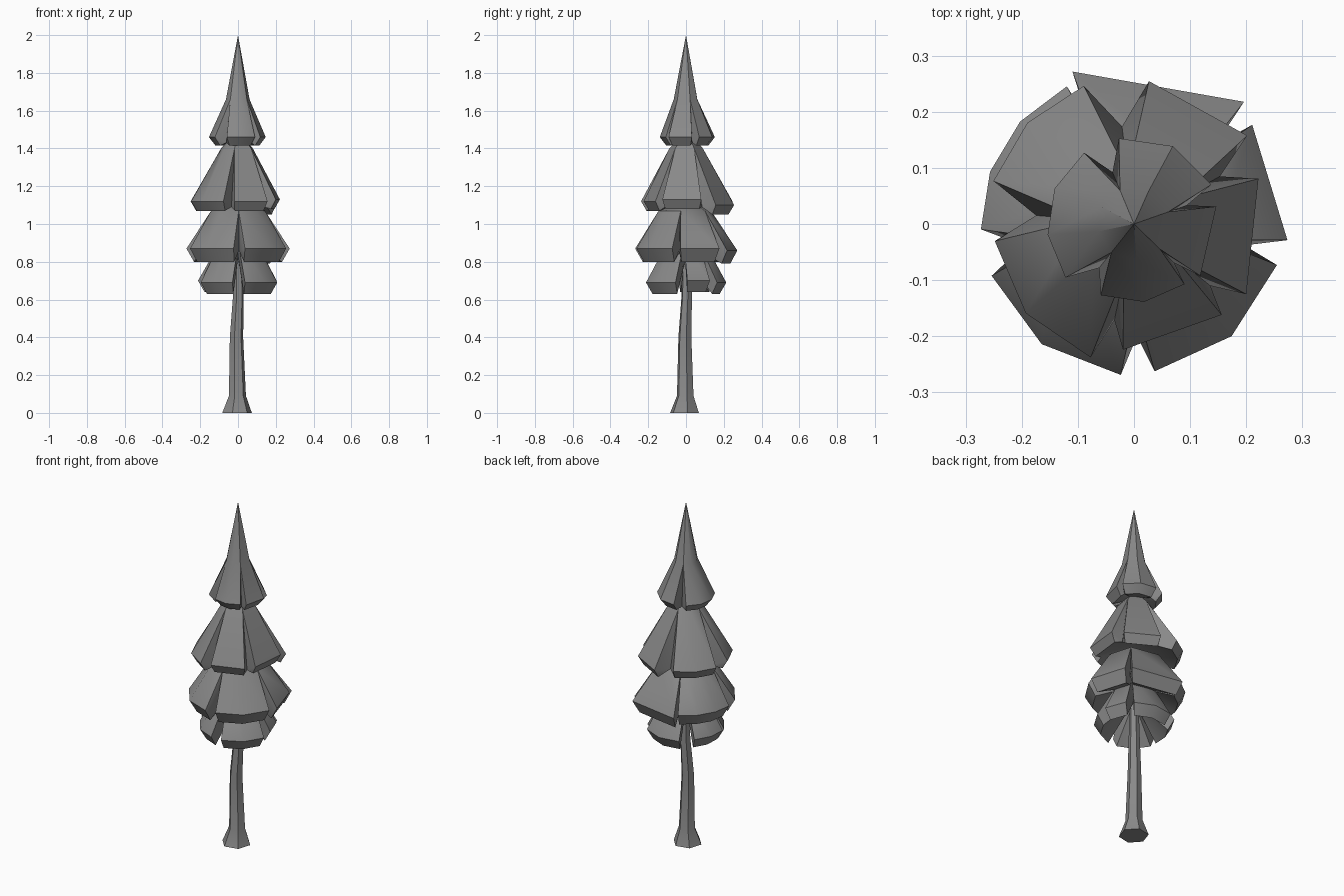
import bpy, bmesh
from math import cos, sin, radians

if "Cube" in bpy.data.objects:
    bpy.data.objects.remove(bpy.data.objects["Cube"])

grey = bpy.data.materials.new("dark_grey")
grey.diffuse_color = (.25, .25, .25, 1)
grey.use_nodes = True
grey.node_tree.nodes["Principled BSDF"].inputs["Base Color"].default_value = grey.diffuse_color


def finish(name, bm):
    bmesh.ops.remove_doubles(bm, verts=bm.verts, dist=0.0005)
    bmesh.ops.recalc_face_normals(bm, faces=bm.faces)
    mesh = bpy.data.meshes.new(name)
    bm.to_mesh(mesh)
    bm.free()
    mesh.materials.append(grey)
    obj = bpy.data.objects.new(name, mesh)
    bpy.context.collection.objects.link(obj)
    bpy.ops.object.select_all(action='DESELECT')
    obj.select_set(True)
    bpy.context.view_layer.objects.active = obj
    bpy.ops.object.shade_smooth_by_angle(angle=radians(35))
    return obj


def polar(angle, r, z):
    return (r * cos(radians(angle)), r * sin(radians(angle)), z)


def foliage(name, top, ring, rim_z, lip, under_z, floor, wedges):
    """Tier of drooping branch wedges, joined at the crown and notched at the rim.
    floor: radius and height where the notches between wedges bottom out.
    Each wedge: start angle, end angle, rim radius, segments, droop."""
    bm = bmesh.new()

    def face(*pts):
        bm.faces.new([bm.verts.new(p) for p in pts])

    apex, under = (0, 0, top), (0, 0, under_z)
    count = len(wedges)
    for i, (a, b, r, seg, dz) in enumerate(wedges):
        # crown boundaries lie midway across the gaps to the neighbours
        prev_end = wedges[i - 1][1] - (360 if i == 0 else 0)
        next_start = wedges[(i + 1) % count][0] + (360 if i == count - 1 else 0)
        c, d = (prev_end + a) / 2, (b + next_start) / 2
        cols = []
        for k in range(seg + 1):
            t = k / seg
            crown, edge = c + (d - c) * t, a + (b - a) * t
            cols.append((polar(crown, *ring), polar(edge, r, rim_z + dz),
                         polar(edge, r - lip[0], rim_z + dz - lip[1])))
        for p, q in zip(cols, cols[1:]):
            face(apex, p[0], q[0])
            face(p[0], p[1], q[1], q[0])
            face(p[1], p[2], q[2], q[1])
            face(p[2], under, q[2])
        # notch walls, running down to a shared floor point
        for p, mid in ((cols[0], c), (cols[-1], d)):
            m = polar(mid, *floor)
            face(p[0], p[1], m)
            face(p[1], p[2], m)
            face(p[2], under, m)
    return finish(name, bm)


# Trunk: gently bent six-sided stem with a flared foot
bm = bmesh.new()
path = [(-.005, -.008, 0, .08), (-.003, -.004, .09, .046), (-.008, -.006, .4, .036),
        (0.002, 0.004, .62, .029), (0, 0, .95, .02)]
rings = []
for x, y, z, r in path:
    rings.append([bm.verts.new((x + r * cos(radians(60 * k + 12)),
                                y + r * sin(radians(60 * k + 12)), z)) for k in range(6)])
for lo, hi in zip(rings, rings[1:]):
    for k in range(6):
        n = (k + 1) % 6
        bm.faces.new((lo[k], lo[n], hi[n], hi[k]))
bm.faces.new(rings[0])
bm.faces.new(rings[-1])
finish("trunk", bm)

# Lowest skirt of branches, with deep gaps
foliage("foliage_bottom", .95, (.1, .90), .70, (.035, .06), .82, (.05, .83), [
    (-80, -15, .215, 2, -.01), (2, 38, .205, 1, 0), (50, 115, .215, 2, -.01),
    (137, 190, .215, 2, 0), (200, 262, .21, 2, -.01)])

# Widest tier
foliage("foliage_lower", 1.13, (.145, 1.07), .87, (.04, .07), .91, (.2, .86), [
    (-82, -16, .265, 2, 0), (-6, 40, .275, 1, 0), (48, 112, .293, 1, -.01),
    (116, 182, .273, 3, 0), (200, 265, .27, 2, 0)])

# Third tier
foliage("foliage_upper", 1.5, (.09, 1.40), 1.12, (.03, .05), 1.17, (.175, 1.09), [
    (-95, -46, .225, 1, 0), (-32, 20, .236, 1, .01), (38, 84, .256, 1, -.02),
    (110, 163, .262, 2, 0), (187, 252, .25, 2, 0)])

# Spire
foliage("foliage_top", 2.0, (.065, 1.66), 1.46, (.035, .045), 1.45, (.1, 1.43), [
    (-115, -50, .14, 2, 0), (-38, 12, .15, 1, 0), (27, 100, .155, 2, 0),
    (125, 218, .155, 3, 0)])
